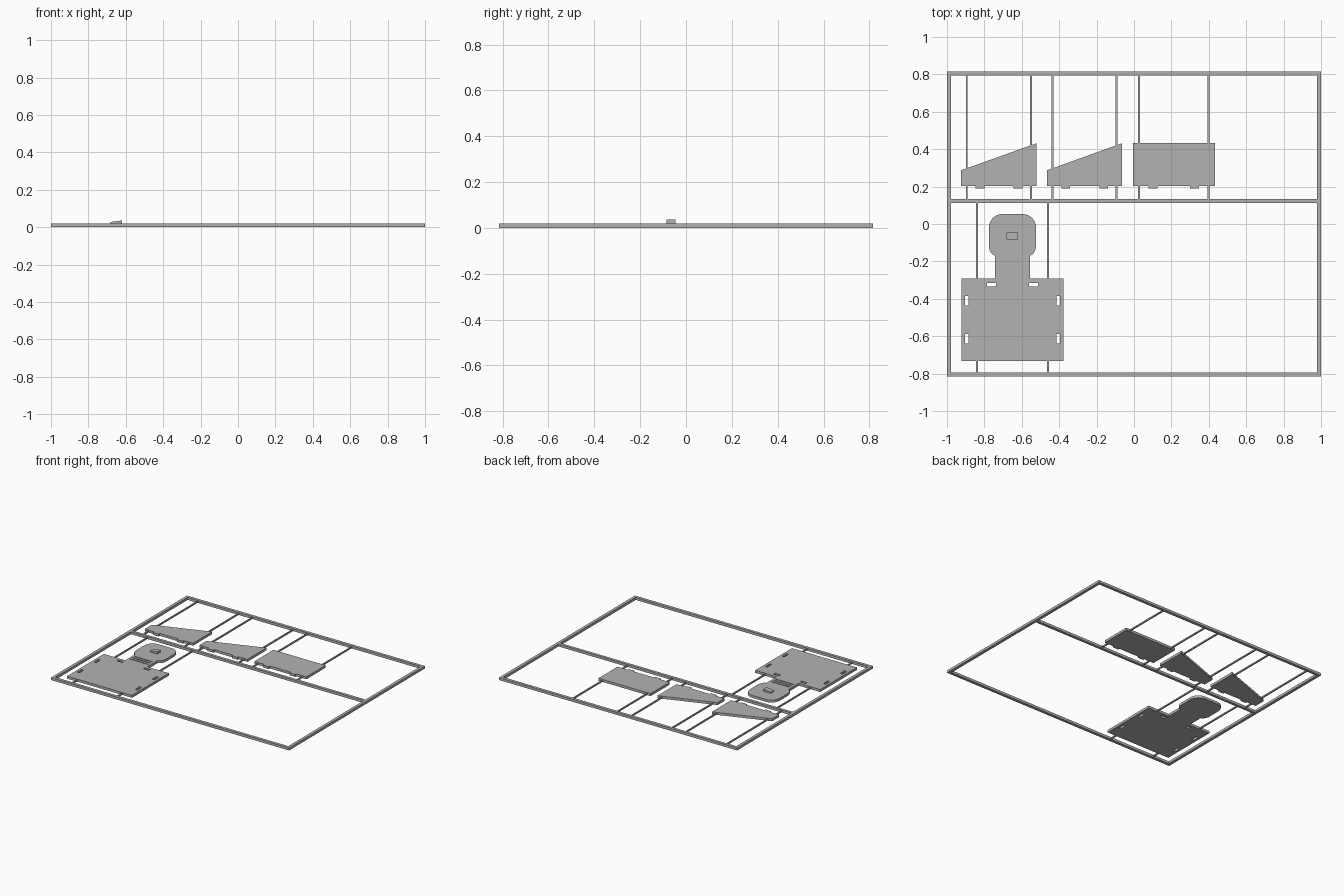
import bpy, bmesh, math
from mathutils import Vector

cube = bpy.data.objects.get("Cube")
if cube:
    bpy.data.objects.remove(cube, do_unlink=True)

T = 0.019          # sheet thickness
GREY = (0.45, 0.45, 0.45, 1)
grey = bpy.data.materials.new("light grey plastic")
grey.use_nodes = True
grey.diffuse_color = GREY
grey.node_tree.nodes["Principled BSDF"].inputs["Base Color"].default_value = GREY


def finish(name, bm):
    bmesh.ops.recalc_face_normals(bm, faces=bm.faces)
    mesh = bpy.data.meshes.new(name)
    bm.to_mesh(mesh)
    bm.free()
    mesh.materials.append(grey)
    ob = bpy.data.objects.new(name, mesh)
    bpy.context.collection.objects.link(ob)
    return ob


def plate(name, outline, height=T):
    """Flat sheet cut to an outline."""
    bm = bmesh.new()
    face = bm.faces.new([bm.verts.new((x, y, 0)) for x, y in outline])
    out = bmesh.ops.extrude_face_region(bm, geom=[face])
    for v in out["geom"]:
        if isinstance(v, bmesh.types.BMVert):
            v.co.z = height
    return finish(name, bm)


def add_box(bm, x0, x1, y0, y1, z0, z1):
    vs = bmesh.ops.create_cube(bm, size=1)["verts"]
    for v in vs:
        v.co = Vector((x1 if v.co.x > 0 else x0, y1 if v.co.y > 0 else y0,
                       z1 if v.co.z > 0 else z0))
    return vs


def arc(cx, cy, rx, ry, a0, a1, n=8):
    return [(cx + rx * math.cos(math.radians(a0 + (a1 - a0) * i / n)),
             cy + ry * math.sin(math.radians(a0 + (a1 - a0) * i / n)))
            for i in range(n + 1)]


# Outer frame with one cross bar
W, D, B = 1.0, 0.815, 0.022
frame = plate("frame", [(-W, -D), (W, -D), (W, D), (-W, D)])
bm = bmesh.new()
add_box(bm, -W + B, W - B, -D + B, 0.112, -0.1, 0.1)
add_box(bm, -W + B, W - B, 0.133, D - B, -0.1, 0.1)
openings = finish("frame_openings_cutter", bm)

# Base plate with neck and rounded head, mirrored about its centre line
CX = -0.65
half = [(0.273, -0.733), (0.273, -0.292), (0.093, -0.292), (0.093, -0.17)]
half += arc(0.086, -0.115, 0.04, 0.055, -70, 0, 5)
half += arc(0.056, -0.02, 0.07, 0.073, 0, 90)
outline = [(CX + x, y) for x, y in half] + [(CX - x, y) for x, y in reversed(half)]
base = plate("base_plate_with_head", outline)

# Slots and shallow bending grooves
bm = bmesh.new()
for s in (-1, 1):
    for cx, cy, w, h in ((0.244, -0.411, 0.019, 0.052), (0.244, -0.614, 0.019, 0.052),
                         (0.112, -0.324, 0.047, 0.019)):
        x = CX + s * cx
        add_box(bm, x - w / 2, x + w / 2, cy - h / 2, cy + h / 2, -0.1, 0.1)
for y in (-0.255, -0.23, -0.205):
    add_box(bm, CX - 0.075, CX + 0.075, y - 0.004, y + 0.004, T - 0.006, 0.1)
slots = finish("slots_cutter", bm)

for ob, cutter in ((frame, openings), (base, slots)):
    mod = ob.modifiers.new("cut", "BOOLEAN")
    mod.operation = "DIFFERENCE"
    mod.solver = "EXACT"
    mod.object = cutter
    bpy.context.view_layer.objects.active = ob
    bpy.ops.object.modifier_apply(modifier=mod.name)
    bpy.data.objects.remove(cutter, do_unlink=True)

# Sloped catch on the head
bm = bmesh.new()
for v in add_box(bm, CX - 0.031, CX + 0.031, -0.084, -0.045, T - 0.002, 0.036):
    if v.co.z > T and v.co.x < CX:
        v.co.z = 0.028
finish("head_catch", bm)


# Upright panels, each with two small tabs on the lower edge
def panel(name, x0, x1, left_top, tabs):
    y0, y1 = 0.203, 0.432
    pts = [(x0, y0)]
    for t in tabs:
        pts += [(x0 + t, y0), (x0 + t, 0.19), (x0 + t + 0.047, 0.19), (x0 + t + 0.047, y0)]
    plate(name, pts + [(x1, y0), (x1, y1), (x0, left_top)])


panel("left_side_panel", -0.925, -0.52, 0.287, (0.078, 0.281))
panel("right_side_panel", -0.466, -0.063, 0.287, (0.078, 0.281))
panel("back_panel", -0.005, 0.433, 0.432, (0.083, 0.305))

# Thin runners joining the parts to the frame
runners = [(-0.84, -0.292, 0.112), (-0.46, -0.292, 0.112),
           (-0.84, -D + B, -0.733), (-0.46, -D + B, -0.733)]
for x, top in ((-0.894, 0.298), (-0.55, 0.421), (-0.435, 0.298), (-0.093, 0.421),
               (0.026, 0.432), (0.399, 0.432)):
    runners += [(x, 0.133, 0.203), (x, top, D - B)]
bm = bmesh.new()
for x, y0, y1 in runners:
    add_box(bm, x - 0.005, x + 0.005, y0 - 0.002, y1 + 0.002, 0.004, 0.014)
finish("runners", bm)
